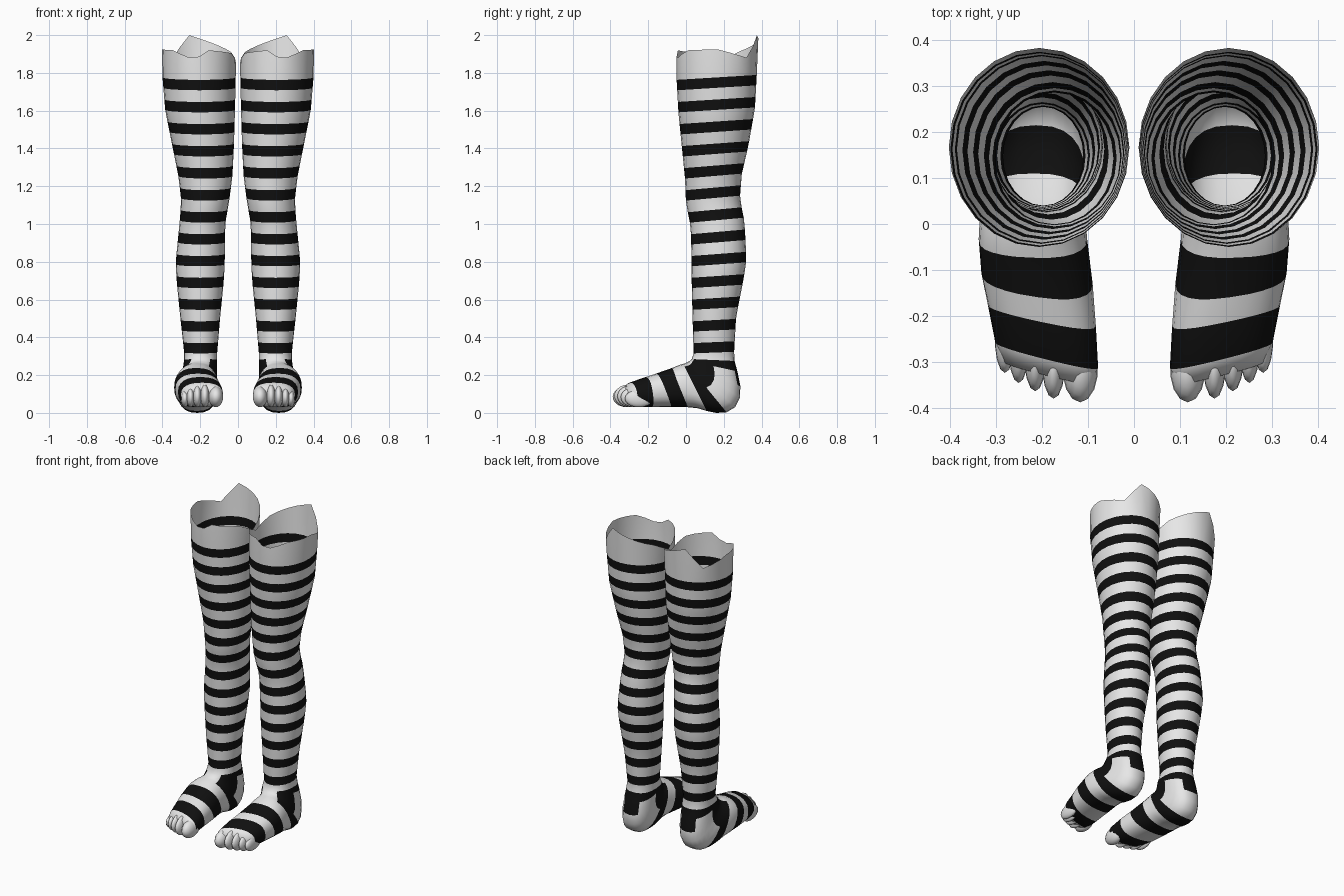
import bpy, bmesh
from math import sin, cos, radians, copysign
from mathutils import Matrix, Vector

cube = bpy.data.objects.get("Cube")
if cube:
    bpy.data.objects.remove(cube)


def material(name, value):
    mat = bpy.data.materials.new(name)
    mat.use_nodes = True
    colour = (value, value, value, 1)
    mat.diffuse_color = colour
    mat.node_tree.nodes["Principled BSDF"].inputs["Base Color"].default_value = colour
    return mat


LIGHT, DARK, FAN, HEEL, HEEL_TOP = range(5)
MATERIALS = [material("pale grey", 0.8), material("black", 0.005)]
SEGMENTS = 24

# Leg profile: height, front y, back y, inner x, outer x
LEG = [
    (1.92, -.05, .383, .01, .403),
    (1.78, -.05, .375, .012, .40),
    (1.60, -.04, .365, .016, .385),
    (1.40, -.02, .33, .022, .345),
    (1.25, -.005, .295, .03, .315),
    (1.12, .0, .285, .047, .30),
    (1.00, .025, .31, .068, .31),
    (.80, .03, .32, .07, .33),
    (.70, .03, .305, .075, .325),
    (.50, .035, .265, .095, .305),
    (.32, .04, .255, .11, .285),
]

# Foot sections: upper y z, lower y z, inner x, outer x, colour rule
FOOT = [
    (.03, .285, .257, .275, .11, .285, FAN),
    (.02, .275, .272, .22, .11, .29, HEEL_TOP),
    (.015, .272, .288, .14, .11, .295, HEEL),
    (.01, .27, .285, .08, .11, .30, HEEL),
    (.006, .268, .26, .03, .11, .31, HEEL),
    (.0, .265, .215, .003, .108, .318, FAN),
    (-.005, .263, .16, .0, .107, .325, FAN),
    (-.015, .26, .11, .01, .106, .33, LIGHT),
    (-.045, .25, .06, .025, .105, .336, LIGHT),
    (-.075, .238, .01, .03, .102, .338, DARK),
    (-.165, .208, -.08, .032, .09, .332, LIGHT),
    (-.22, .19, -.19, .03, .083, .318, DARK),
    (-.30, .16, -.28, .03, .078, .302, LIGHT),
    (-.335, .135, -.32, .045, .09, .285, LIGHT),
]

# Torn rim: angle and height
RIM = [(0, 1.925), (45, 1.88), (75, 2.0), (105, 1.965), (150, 1.91), (180, 1.85),
       (210, 1.905), (255, 1.92), (277, 1.87), (315, 1.92), (360, 1.925)]


def lookup(table, key):
    """Linear interpolation of the rows of a table, sorted by first column."""
    rows = sorted(table)
    key = min(max(key, rows[0][0]), rows[-1][0])
    for low, high in zip(rows, rows[1:]):
        if key <= high[0]:
            t = (key - low[0]) / (high[0] - low[0])
            return [a + (b - a) * t for a, b in zip(low[1:], high[1:])]


def leg_section(z, rule):
    front, back, inner, outer = lookup(LEG, z)
    tilt = 0.013 * min(1, z)
    return (front, z - tilt, back, z + tilt, inner, outer, rule)


def ring_points(section, power):
    fy, fz, by, bz, inner, outer, _ = section
    points = []
    for j in range(SEGMENTS):
        a = radians(360 * j / SEGMENTS)
        c = copysign(abs(cos(a)) ** power, cos(a))
        s = copysign(abs(sin(a)) ** power, sin(a))
        x = (inner + outer) / 2 + (outer - inner) / 2 * c
        y = (fy + by) / 2 + (by - fy) / 2 * s
        z = (fz + bz) / 2 + (bz - fz) / 2 * s
        # The front of the foot slants back towards the outer toes
        y += 0.25 * (x - 0.17) * min(1, max(0, (-0.05 - y) / 0.2))
        points.append(Vector((x, y, z)))
    return points


def face_colour(rule, s):
    if rule in (LIGHT, DARK):
        return rule
    if s < -0.9:
        return LIGHT
    if rule == HEEL_TOP and s > 0.9:
        return DARK
    if rule in (HEEL, HEEL_TOP) and s > 0:
        return LIGHT
    return DARK


def finish(bm, name):
    mesh = bpy.data.meshes.new(name)
    for mat in MATERIALS:
        mesh.materials.append(mat)
    for face in bm.faces:
        face.smooth = True
    bm.to_mesh(mesh)
    bm.free()
    bpy.context.collection.objects.link(bpy.data.objects.new(name, mesh))


def stocking(name, side):
    # Rim, then one ring at each stripe edge, then the foot
    sections = [leg_section(1.92, LIGHT)]
    for k in range(13):
        top = 1.776 - 0.1168 * k
        sections += [leg_section(top, DARK), leg_section(top - 0.055, LIGHT)]
    rings = [ring_points(s, 1) for s in sections]
    for j, p in enumerate(rings[0]):
        p.z = lookup(RIM, 360 * j / SEGMENTS)[0]
    rings += [ring_points(s, 0.82) for s in FOOT]
    sections += FOOT

    bm = bmesh.new()
    verts = [[bm.verts.new((p.x * side, p.y, p.z)) for p in ring] for ring in rings]
    for section, upper, lower in zip(sections, verts, verts[1:]):
        for j in range(SEGMENTS):
            n = (j + 1) % SEGMENTS
            face = bm.faces.new((upper[j], lower[j], lower[n], upper[n]))
            middle = sin(radians(360 * (j + 0.5) / SEGMENTS))
            face.material_index = face_colour(section[6], middle)
    bm.faces.new(verts[-1][::-1])
    if side < 0:
        bmesh.ops.reverse_faces(bm, faces=bm.faces[:])
    finish(bm, name)


def toe(name, x, radius, tip, height):
    bm = bmesh.new()
    bmesh.ops.create_uvsphere(bm, u_segments=14, v_segments=10, radius=1)
    base = tip + 0.075
    place = Matrix.Translation((x, base, 0.03 + height)) @ Matrix.Diagonal((radius, 0.075, height, 1))
    bmesh.ops.transform(bm, matrix=place, verts=bm.verts)
    finish(bm, name)


# Toes from big to little: x, half width, tip y, half height
TOES = [(.117, .039, -.388, .055), (.175, .025, -.38, .06), (.215, .024, -.364, .058),
        (.251, .022, -.346, .053), (.281, .022, -.324, .046)]

for word, side in (("left", 1), ("right", -1)):
    stocking(word + "_stocking", side)
    for i, (x, radius, tip, height) in enumerate(TOES):
        toe(f"{word}_toe_{i + 1}", x * side, radius, tip, height)
